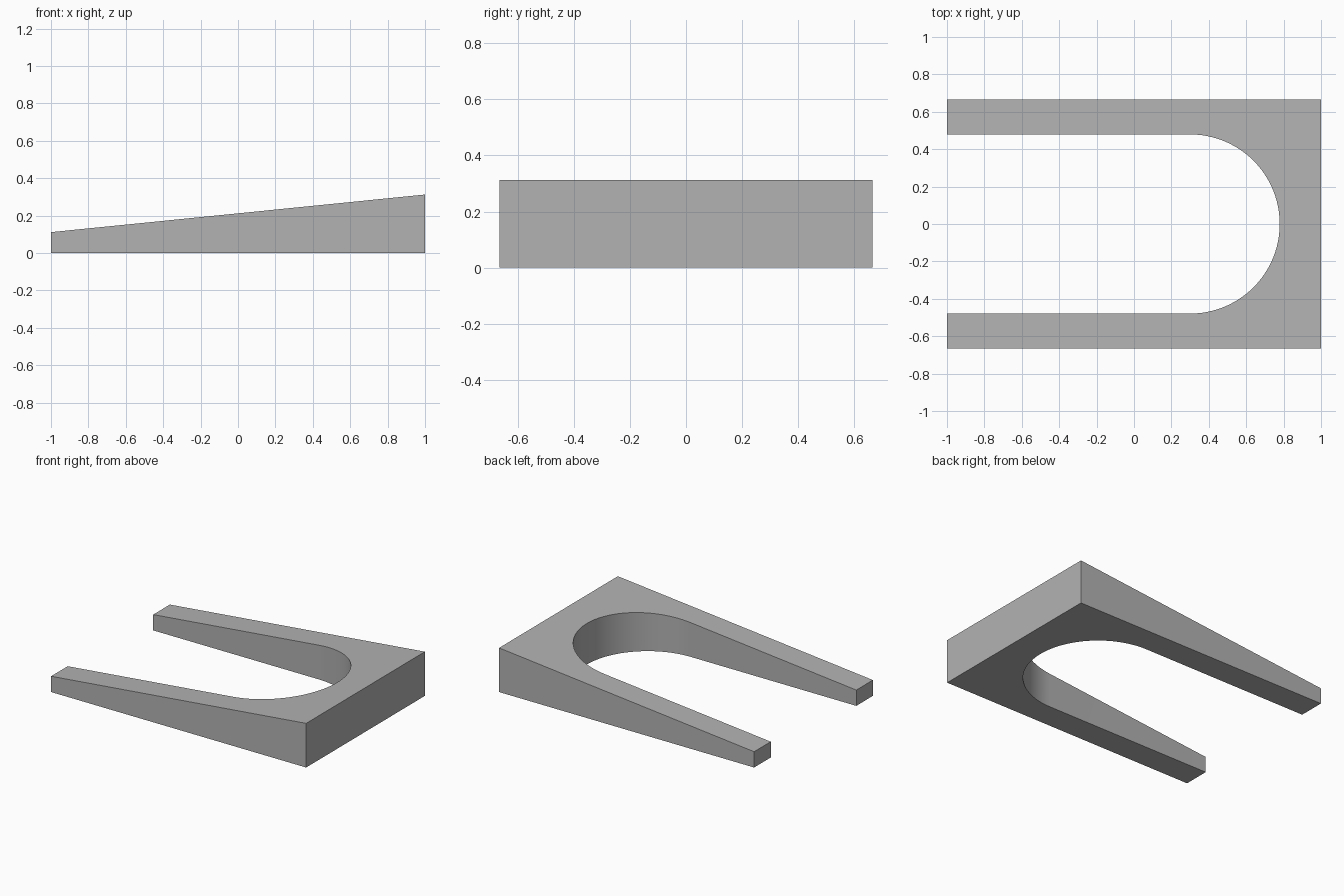
import bpy, bmesh, math

if "Cube" in bpy.data.objects:
    bpy.data.objects.remove(bpy.data.objects["Cube"])

HALF_WIDTH = 0.665
SLOT_R, SLOT_X = 0.479, 0.30
LOW, HIGH = 0.112, 0.313
SEGMENTS = 48


def top_height(x):
    return LOW + (HIGH - LOW) * (x + 1) / 2


# U-shaped plan outline, counter-clockwise, with a round-ended slot
outline = [(-1, -HALF_WIDTH), (1, -HALF_WIDTH), (1, HALF_WIDTH), (-1, HALF_WIDTH), (-1, SLOT_R)]
for i in range(SEGMENTS + 1):
    a = math.pi / 2 - math.pi * i / SEGMENTS
    outline.append((SLOT_X + SLOT_R * math.cos(a), SLOT_R * math.sin(a)))
outline.append((-1, -SLOT_R))

# Flat underside, sloped top and upright walls
bm = bmesh.new()
bottom = [bm.verts.new((x, y, 0)) for x, y in outline]
top = [bm.verts.new((x, y, top_height(x))) for x, y in outline]
caps = [bm.faces.new(top), bm.faces.new(bottom[::-1])]
n = len(outline)
for i in range(n):
    j = (i + 1) % n
    bm.faces.new((bottom[i], bottom[j], top[j], top[i]))
bmesh.ops.triangulate(bm, faces=caps)
bmesh.ops.recalc_face_normals(bm, faces=bm.faces)

mesh = bpy.data.meshes.new("slotted_wedge")
bm.to_mesh(mesh)
bm.free()
wedge = bpy.data.objects.new("slotted_wedge", mesh)
bpy.context.collection.objects.link(wedge)

# Plain grey
grey = bpy.data.materials.new("grey")
grey.diffuse_color = (0.45, 0.45, 0.45, 1)
grey.use_nodes = True
grey.node_tree.nodes["Principled BSDF"].inputs["Base Color"].default_value = grey.diffuse_color
mesh.materials.append(grey)

# Smooth slot end, crisp edges elsewhere
bpy.context.view_layer.objects.active = wedge
wedge.select_set(True)
bpy.ops.object.shade_smooth_by_angle(angle=math.radians(30))
